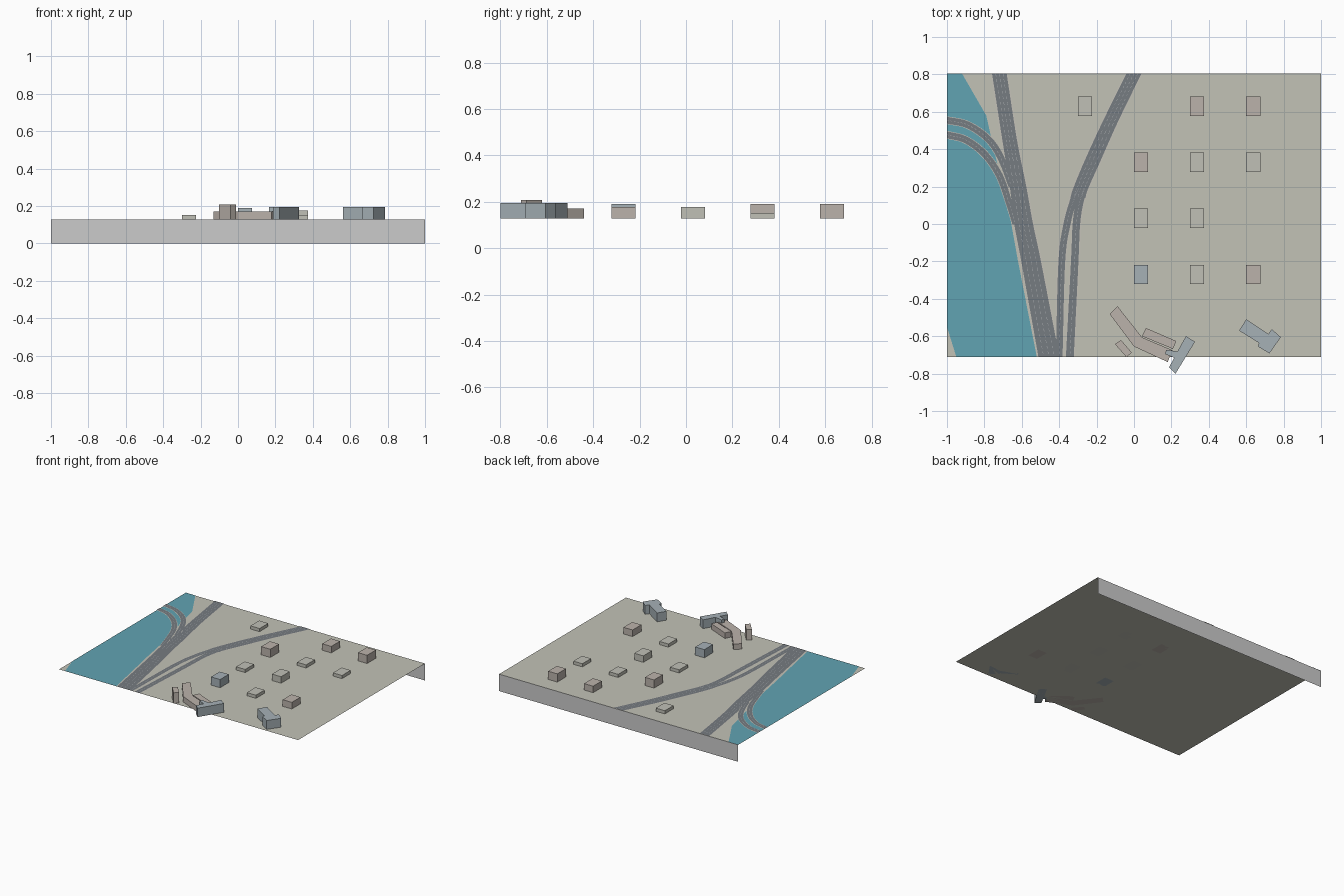
import bpy, bmesh, math
from mathutils import Vector

if "Cube" in bpy.data.objects:
    bpy.data.objects.remove(bpy.data.objects["Cube"])

GZ = 0.128            # ground level
Y0, Y1 = -0.71, 0.805


def material(name, r, g, b):
    m = bpy.data.materials.new(name)
    m.diffuse_color = (r, g, b, 1)
    m.use_nodes = True
    m.node_tree.nodes["Principled BSDF"].inputs["Base Color"].default_value = m.diffuse_color
    return m


LAND = material("land", 0.54, 0.54, 0.47)
WATER = material("water", 0.12, 0.37, 0.45)
ASPHALT = material("asphalt", 0.18, 0.20, 0.22)
KERB = material("kerb", 0.56, 0.54, 0.48)
PAINT = material("paint", 0.42, 0.44, 0.45)
BEIGE = material("beige", 0.50, 0.45, 0.41)
BLUISH = material("bluish", 0.38, 0.44, 0.47)
CREAM = material("cream", 0.53, 0.53, 0.47)


def make(name, verts, faces, mat=None):
    me = bpy.data.meshes.new(name)
    me.from_pydata(verts, [], faces)
    me.update()
    ob = bpy.data.objects.new(name, me)
    bpy.context.collection.objects.link(ob)
    if mat:
        me.materials.append(mat)
    return ob


def prism(name, outline, top, mat):
    n = len(outline)
    v = [(x, y, z) for z in (GZ, top) for x, y in outline]
    f = [tuple(range(n)), tuple(range(n, 2 * n))]
    f += [(i, (i + 1) % n, n + (i + 1) % n, n + i) for i in range(n)]
    ob = make(name, v, f, mat)
    bm = bmesh.new()
    bm.from_mesh(ob.data)
    bmesh.ops.recalc_face_normals(bm, faces=bm.faces)
    bm.to_mesh(ob.data)
    bm.free()


def smooth_path(pts, steps=6):
    # Catmull-Rom through (x, y, width) points
    p = [Vector(q) for q in pts]
    p = [2 * p[0] - p[1]] + p + [2 * p[-1] - p[-2]]
    out = []
    for a, b, c, d in zip(p, p[1:], p[2:], p[3:]):
        for k in range(steps):
            t = k / steps
            out.append(0.5 * (2 * b + (c - a) * t + (2 * a - 5 * b + 4 * c - d) * t * t
                              + (3 * b - a - 3 * c + d) * t ** 3))
    return out + [p[-2]]


def sides(path, across):
    # sideways direction at each point; highways are cut parallel to x
    res = []
    for i in range(len(path)):
        if across:
            res.append(Vector((1, 0)))
        else:
            d = (path[min(i + 1, len(path) - 1)] - path[max(i - 1, 0)]).xy.normalized()
            res.append(Vector((0, 1)) if i == 0 else Vector((-d.y, d.x)))
    return res


def strip(name, path, side, extra, z, mat):
    v = []
    for p, s in zip(path, side):
        h = p.z / 2 + extra
        v += [(*(p.xy - s * h), z), (*(p.xy + s * h), z)]
    f = [(2 * i, 2 * i + 1, 2 * i + 3, 2 * i + 2) for i in range(len(path) - 1)]
    ob = make(name, v, f, mat)
    if ob.data.polygons[0].normal.z < 0:
        ob.data.flip_normals()


def road(name, pts, lanes, across=True, kerb=0.008, lift=0.0):
    path = smooth_path(pts)
    side = sides(path, across)
    if kerb:
        strip(name + "_kerb", path, side, kerb, GZ + 0.002 + lift, KERB)
    strip(name, path, side, 0, GZ + 0.003 + lift, ASPHALT)
    # dashed lane lines
    v, f = [], []
    for i in range(len(path) - 1):
        a, b = path[i], path[i + 1]
        n = max(1, round((b - a).xy.length / 0.03))
        for k in range(n):
            for lane in lanes:
                q = []
                for t in (k / n, (k + 0.5) / n):
                    c, s = a.lerp(b, t), side[i].lerp(side[i + 1], t)
                    for e in (-0.0012, 0.0012):
                        q.append((*(c.xy + s * (c.z * lane + e)), GZ + 0.0036 + lift))
                m = len(v)
                v += q
                f.append((m, m + 1, m + 3, m + 2))
    make(name + "_dashes", v, f, PAINT)


# ground sheet and the skirt on its back edge
make("ground", [(-1, Y0, GZ), (1, Y0, GZ), (1, Y1, GZ), (-1, Y1, GZ)], [(0, 1, 2, 3)], LAND)
make("back_skirt", [(1, Y1, 0), (-1, Y1, 0), (-1, Y1, GZ), (1, Y1, GZ)], [(0, 1, 2, 3)])

# river
river = [(-1, Y1), (-1, -0.55), (-0.95, Y0), (-0.52, Y0), (-0.62, -0.2),
         (-0.665, 0.05), (-0.745, 0.38), (-0.79, 0.58), (-0.92, Y1)]
make("river", [(x, y, GZ + 0.0012) for x, y in river], [tuple(range(len(river)))], WATER)

# highways, their split branches and the two curved ramps
road("river_highway", [(-0.72, Y1, 0.078), (-0.665, 0.45, 0.078), (-0.62, 0.2, 0.088),
                       (-0.59, 0.0, 0.1), (-0.55, -0.2, 0.105), (-0.455, Y0, 0.112)],
     (-0.25, 0, 0.25))
road("east_highway", [(0.0, Y1, 0.08), (-0.13, 0.54, 0.082), (-0.225, 0.33, 0.085),
                      (-0.285, 0.19, 0.08), (-0.3, 0.14, 0.08)], (-0.25, 0, 0.25))
road("west_branch", [(-0.295, 0.19, 0.045), (-0.325, 0.12, 0.04), (-0.358, 0.0, 0.038),
                     (-0.386, -0.2, 0.036), (-0.4, Y0, 0.036)], (0,))
road("east_branch", [(-0.268, 0.19, 0.045), (-0.29, 0.12, 0.042), (-0.308, 0.0, 0.04),
                     (-0.317, -0.2, 0.04), (-0.343, Y0, 0.042)], (0,))
road("outer_ramp", [(-1, 0.555, 0.036), (-0.89, 0.53, 0.036), (-0.78, 0.455, 0.036),
                    (-0.71, 0.35, 0.036), (-0.655, 0.2, 0.03)], (0,), False, 0.003, 0.001)
road("inner_ramp", [(-1, 0.477, 0.036), (-0.9, 0.45, 0.036), (-0.8, 0.375, 0.036),
                    (-0.72, 0.26, 0.036), (-0.67, 0.12, 0.034), (-0.635, 0.0, 0.03)],
     (0,), False, 0.003, 0.001)

# grid of small houses: column, row, roof height
houses = [(-1, 3, 0.152, CREAM), (1, 3, 0.177, BEIGE), (2, 3, 0.19, BEIGE),
          (0, 2, 0.19, BEIGE), (1, 2, 0.152, CREAM), (2, 2, 0.152, CREAM),
          (0, 1, 0.152, CREAM), (1, 1, 0.177, CREAM),
          (0, 0, 0.19, BLUISH), (1, 0, 0.152, CREAM), (2, 0, 0.178, BEIGE)]
for i, (c, r, top, mat) in enumerate(houses):
    x, y = 0.0375 + 0.3 * c, -0.27 + 0.3 * r
    prism(f"house_{i + 1}", [(x - 0.038, y - 0.052), (x + 0.038, y - 0.052),
                             (x + 0.038, y + 0.052), (x - 0.038, y + 0.052)], top, mat)

# larger angled blocks along the front edge
prism("bent_block", [(-0.13, -0.482), (-0.088, -0.44), (0.043, -0.606), (0.205, -0.675),
                     (0.18, -0.738), (0.0, -0.655)], 0.17, BEIGE)
prism("inner_block", [(0.064, -0.556), (0.226, -0.626), (0.208, -0.668), (0.043, -0.6)],
      0.17, BEIGE)
prism("cross_block", [(0.278, -0.599), (0.326, -0.63), (0.222, -0.8), (0.187, -0.767),
                      (0.215, -0.715), (0.165, -0.695), (0.173, -0.672), (0.232, -0.682)],
      0.195, BLUISH)
prism("tower", [(-0.102, -0.642), (-0.07, -0.62), (-0.012, -0.687), (-0.04, -0.712)],
      0.208, BEIGE)
prism("east_block", [(0.6, -0.51), (0.718, -0.588), (0.737, -0.563), (0.785, -0.605),
                     (0.724, -0.692), (0.663, -0.655), (0.668, -0.636), (0.562, -0.57)],
      0.195, BLUISH)
